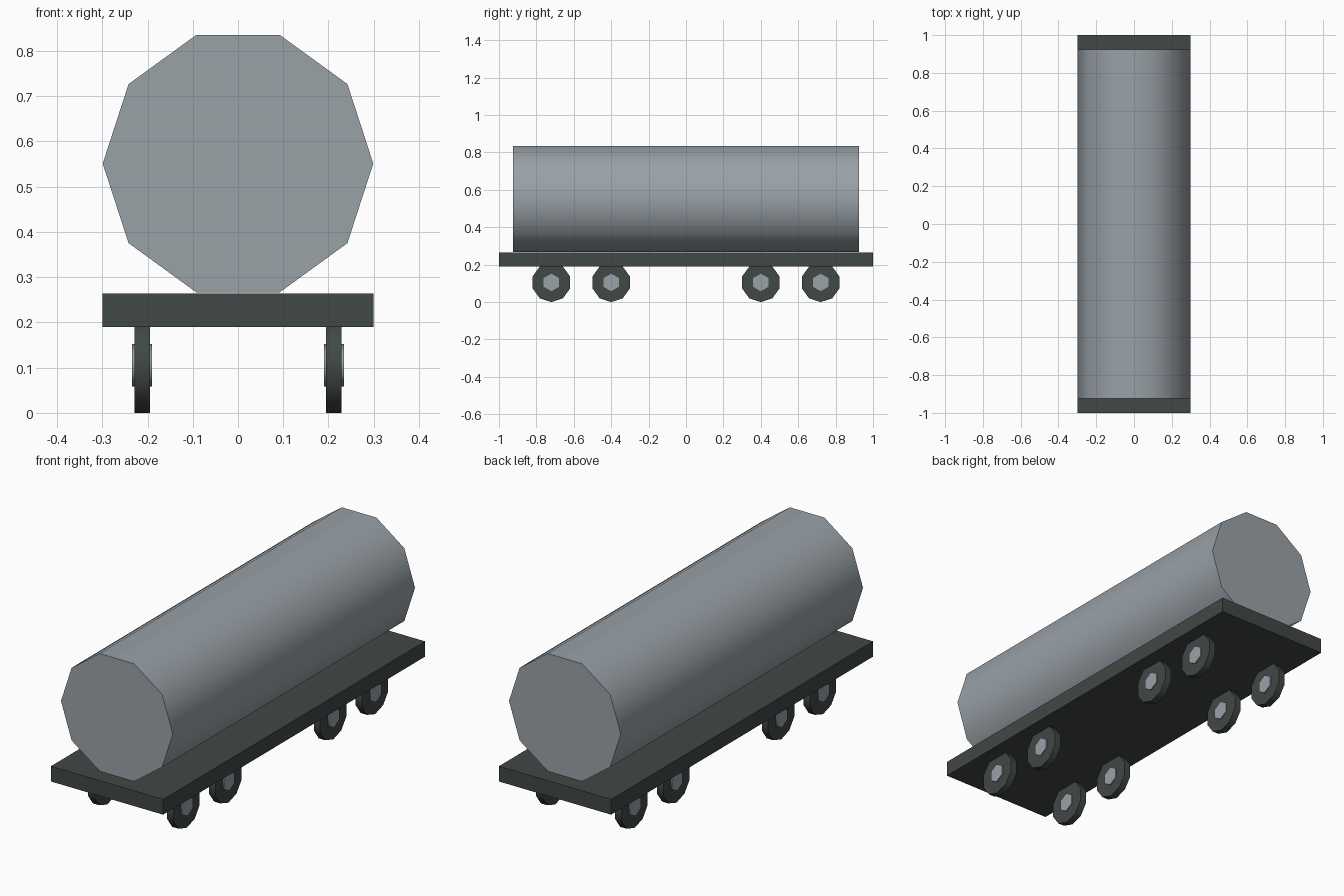
import bpy, bmesh
from math import sin, cos, tau, pi, radians
from mathutils import Vector

cube = bpy.data.objects.get("Cube")
if cube:
    bpy.data.objects.remove(cube, do_unlink=True)


def make_material(name, rgb):
    mat = bpy.data.materials.new(name)
    mat.use_nodes = True
    color = (*rgb, 1)
    mat.diffuse_color = color
    bsdf = next(n for n in mat.node_tree.nodes if n.type == 'BSDF_PRINCIPLED')
    bsdf.inputs["Base Color"].default_value = color
    return mat


steel = make_material("steel grey", (0.32, 0.36, 0.39))
dark = make_material("dark grey", (0.053, 0.065, 0.062))


def finish(name, bm, mat):
    bmesh.ops.recalc_face_normals(bm, faces=bm.faces)
    mesh = bpy.data.meshes.new(name)
    bm.to_mesh(mesh)
    bm.free()
    mesh.materials.append(mat)
    obj = bpy.data.objects.new(name, mesh)
    bpy.context.collection.objects.link(obj)
    return obj


def prism(name, sides, radius, length, start, across, along, center, mat):
    """Closed smooth-sided cylinder; 'across' is its horizontal ring direction."""
    bm = bmesh.new()
    center, across, along = Vector(center), Vector(across), Vector(along)
    up = Vector((0, 0, 1))
    ring = []
    for i in range(sides):
        a = start + tau * i / sides
        ring.append(bm.verts.new(center - along * length / 2
                                 + radius * (cos(a) * across + sin(a) * up)))
    cap = bm.faces.new(ring)
    ext = bmesh.ops.extrude_face_region(bm, geom=[cap], use_keep_orig=True)
    moved = [g for g in ext["geom"] if isinstance(g, bmesh.types.BMVert)]
    bmesh.ops.translate(bm, verts=moved, vec=along * length)
    obj = finish(name, bm, mat)
    bpy.ops.object.select_all(action='DESELECT')
    obj.select_set(True)
    bpy.context.view_layer.objects.active = obj
    bpy.ops.object.shade_smooth_by_angle(angle=radians(65))
    return obj


X, Y = (1, 0, 0), (0, 1, 0)

# Flat deck
bm = bmesh.new()
bmesh.ops.create_cube(bm, size=1)
bmesh.ops.scale(bm, vec=(0.6, 2, 0.074), verts=bm.verts)
bmesh.ops.translate(bm, vec=(0, 0, 0.227), verts=bm.verts)
finish("deck", bm, dark)

# Ten-sided tank lying along the deck
prism("tank", 10, 0.299, 1.85, 0, X, Y, (0, 0, 0.551), steel)

# Eight wheels with hubs showing on both faces
for side, x in (("left", 0.212), ("right", -0.212)):
    for i, y in enumerate((-0.72, -0.4, 0.4, 0.72), 1):
        spot = (x, y, 0.105)
        prism(f"{side}_wheel_{i}", 10, 0.105, 0.034, pi / 2, Y, X, spot, dark)
        prism(f"{side}_hub_{i}", 6, 0.047, 0.044, pi / 2, Y, X, spot, steel)
